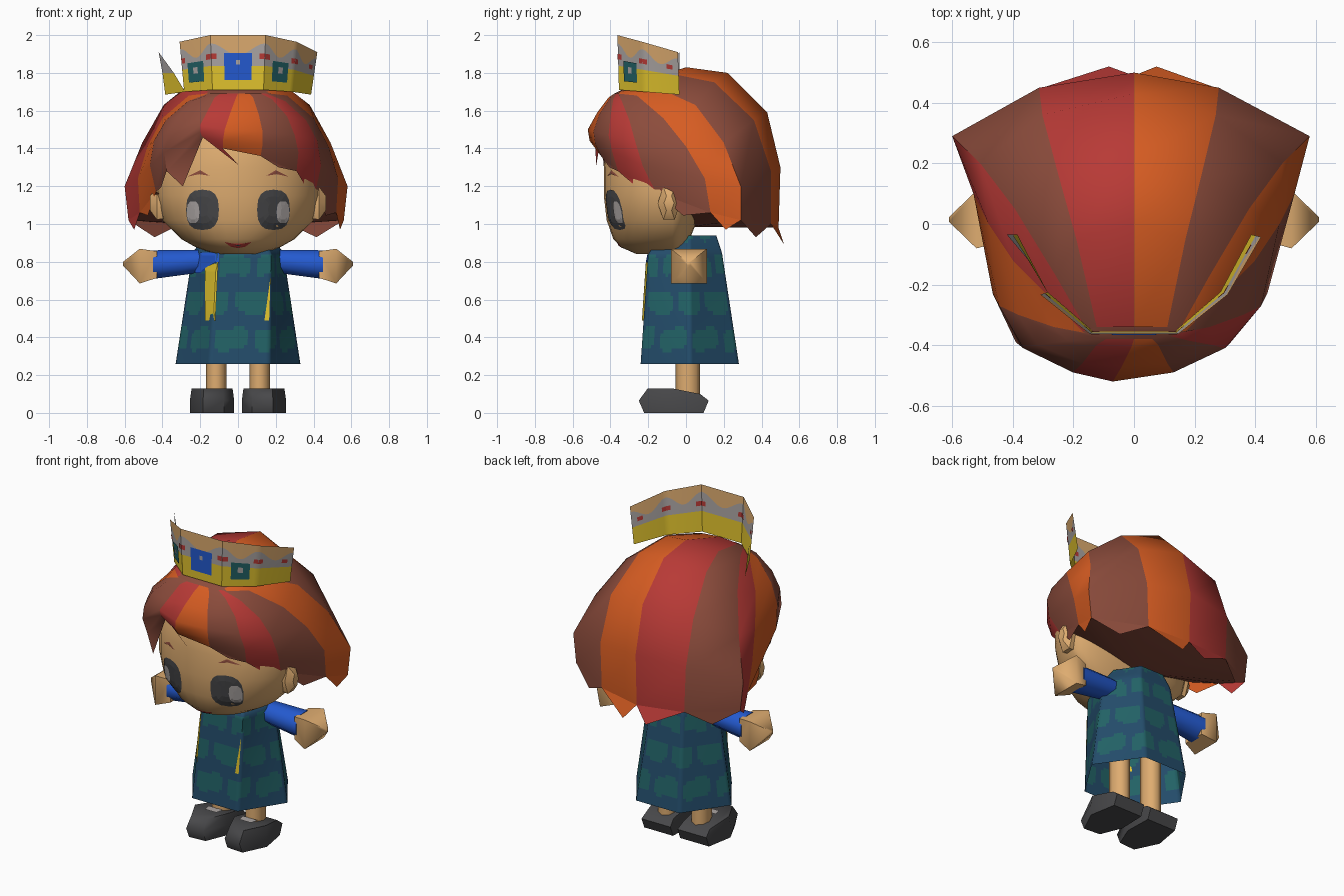
import bpy, bmesh, math
from mathutils import Vector
from mathutils.bvhtree import BVHTree

if "Cube" in bpy.data.objects:
    bpy.data.objects.remove(bpy.data.objects["Cube"])


def material(name, r, g, b):
    m = bpy.data.materials.new(name)
    m.diffuse_color = [((c / 255 + 0.055) / 1.055) ** 2.4 for c in (r, g, b)] + [1]
    m.use_nodes = True
    m.node_tree.nodes["Principled BSDF"].inputs["Base Color"].default_value = m.diffuse_color
    return m


MATS = [material(*c) for c in (
    ("skin", 222, 172, 112), ("brown_hair", 140, 76, 60), ("orange_hair", 214, 92, 34),
    ("red_hair", 184, 58, 54), ("blue", 36, 90, 208), ("gold", 226, 196, 46),
    ("navy_cloth", 35, 76, 106), ("teal", 34, 98, 102), ("charcoal", 72, 72, 74),
    ("light_grey", 172, 166, 164))]
SKIN, BROWN, ORANGE, RED, BLUE, GOLD, NAVY, TEAL, DARK, GREY = range(10)


def make(name, verts, faces, cols, angle=40, fix=True):
    """Mesh object; cols is one colour or one per face."""
    me = bpy.data.meshes.new(name)
    me.from_pydata([tuple(v) for v in verts], [], faces)
    for m in MATS:
        me.materials.append(m)
    for i, p in enumerate(me.polygons):
        p.material_index = cols if isinstance(cols, int) else cols[i]
    if fix:
        bm = bmesh.new()
        bm.from_mesh(me)
        bmesh.ops.recalc_face_normals(bm, faces=bm.faces)
        bm.to_mesh(me)
        bm.free()
    ob = bpy.data.objects.new(name, me)
    bpy.context.collection.objects.link(ob)
    if angle:
        bpy.ops.object.select_all(action='DESELECT')
        bpy.context.view_layer.objects.active = ob
        ob.select_set(True)
        bpy.ops.object.shade_smooth_by_angle(angle=math.radians(angle))
    return ob


def loft(name, rings, cols, caps=True, angle=40):
    n = len(rings[0])
    verts = [v for r in rings for v in r]
    faces = [(k * n + i, k * n + (i + 1) % n, (k + 1) * n + (i + 1) % n, (k + 1) * n + i)
             for k in range(len(rings) - 1) for i in range(n)]
    if callable(cols):
        cols = [cols(k, i) for k in range(len(rings) - 1) for i in range(n)]
    if caps:
        faces += [tuple(range(n)), tuple(range(len(verts) - n, len(verts)))]
    return make(name, verts, faces, cols, angle)


def tree(ob):
    return BVHTree.FromPolygons([v.co for v in ob.data.vertices],
                                [tuple(p.vertices) for p in ob.data.polygons])


def decal(name, bvh, outline, col, off=0.004):
    """Thin plate of an (x, z) outline laid onto the front of a surface."""
    n = len(outline)
    cx, cz = sum(p[0] for p in outline) / n, sum(p[1] for p in outline) / n
    pts = [(cx, cz)] + [(cx + (x - cx) * t, cz + (z - cz) * t)
                        for t in (0.33, 0.67, 1) for x, z in outline]
    verts = []
    for x, z in pts:
        hit = bvh.ray_cast(Vector((x, -2, z)), Vector((0, 1, 0)))[0]
        verts.append((x, (hit.y if hit else -0.1) - off, z))
    faces = [(0, 1 + i, 1 + (i + 1) % n) for i in range(n)]
    faces += [(1 + k * n + i, 1 + (k + 1) * n + i, 1 + (k + 1) * n + (i + 1) % n,
               1 + k * n + (i + 1) % n) for k in range(2) for i in range(n)]
    return make(name, verts, faces, col, 0)


def oval(cx, cz, rx, rz, n=16, p=0.75):
    out = []
    for i in range(n):
        c, s = math.cos(i * math.tau / n), math.sin(i * math.tau / n)
        out.append((cx + rx * math.copysign(abs(c) ** p, c), cz + rz * math.copysign(abs(s) ** p, s)))
    return out


# Head: rings of height, half width, front and back
HEAD = [(.84, .12, -.26, -.05), (.875, .22, -.34, -.01), (.92, .30, -.385, .02), (1.02, .40, -.42, .06),
        (1.15, .43, -.435, .1), (1.3, .43, -.435, .15), (1.45, .36, -.42, .2), (1.6, .22, -.33, .2)]
head = loft("head", [[(rx * math.sin(a), -.07 - math.cos(a) * ((-.07 - yf) if math.cos(a) > 0 else (yb + .07)), z)
                      for a in (i * math.tau / 32 for i in range(32))] for z, rx, yf, yb in HEAD], SKIN)
face = tree(head)

# Face details
for s in (-1, 1):
    decal("eye", face, oval(.188 * s, 1.075, .087, .107), DARK)
    decal("eye_highlight", face, oval(.238 * s, 1.062, .034, .06, 10), GREY, .008)
    decal("brow", face, [(s * x, z) for x, z in ((.15, 1.255), (.2, 1.265), (.27, 1.25), (.2, 1.285))], BROWN)
    loft("ear", [[(s * x, -.09 + .06 * w * math.cos(i * math.tau / 6), 1.11 + .1 * w * math.sin(i * math.tau / 6))
                  for i in range(6)] for x, w in ((.36, .9), (.43, 1), (.465, .45))], SKIN)
decal("mouth", face, [(-.072, .905), (-.04, .88), (.0, .872), (.04, .88), (.072, .905), (.03, .896), (-.03, .896)], RED)
decal("mouth_inside", face, [(-.025, .89), (0, .882), (.025, .89)], DARK, .008)

# Hair: locks between meridians that start under the crown, back centre to front centre
M = [[(0, -.34, 1.72), (0, 0, 1.83), (0, .22, 1.80), (0, .43, 1.59), (0, .5, 1.3), (0, .49, .98)],
     [(.11, -.34, 1.71), (.17, -.05, 1.79), (.22, .15, 1.75), (.27, .36, 1.55), (.28, .45, 1.28), (.27, .45, 1.0)],
     [(.15, -.35, 1.7), (.25, -.17, 1.73), (.38, .05, 1.63), (.49, .2, 1.43), (.58, .29, 1.2), (.56, .29, 1.02)],
     [(.17, -.355, 1.69), (.26, -.26, 1.68), (.40, -.12, 1.56), (.48, .0, 1.41), (.53, .1, 1.24), (.52, .13, 1.06)],
     [(.15, -.36, 1.69), (.25, -.34, 1.65), (.36, -.3, 1.55), (.42, -.27, 1.44), (.44, -.23, 1.31), (.41, -.16, 1.17)],
     [(.12, -.37, 1.69), (.18, -.385, 1.66), (.26, -.4, 1.57), (.30, -.41, 1.47), (.32, -.39, 1.38), (.31, -.36, 1.28)],
     [(.06, -.38, 1.69), (.08, -.40, 1.67), (.11, -.46, 1.58), (.13, -.49, 1.49), (.13, -.48, 1.42), (.12, -.45, 1.36)],
     [(0, -.38, 1.69), (-.01, -.41, 1.67), (-.04, -.47, 1.59), (-.07, -.52, 1.50), (-.08, -.51, 1.44), (-.08, -.48, 1.40)]]
LEFT = {1: 1.12, 2: 1.035, 4: 1.06, 5: 1.22, 6: 1.55}  # fuller on the left
TIPS = [.10, .08, .07, .07, .03, .02, .0]
COLS = {1: [ORANGE, BROWN, ORANGE, BROWN, RED, BROWN, ORANGE],
        -1: [RED, BROWN, RED, ORANGE, BROWN, BROWN, RED]}
ring = [(1, i) for i in range(8)] + [(-1, i) for i in range(6, 0, -1)]
verts = [(0, .02, .985)]
for s, i in ring:
    f = 1 if s > 0 else LEFT.get(i, 1)
    lift = .033 if (s, i) == (-1, 6) else 0
    verts += [(s * x * f, y, z + lift * max(0, j - 2)) for j, (x, y, z) in enumerate(M[i])]
faces, cols = [tuple(1 + 6 * k for k in range(14))], [BROWN]
for k in range(14):
    a, b = 1 + 6 * k, 1 + 6 * ((k + 1) % 14)
    s, lock = (1, k) if k < 7 else (-1, 13 - k)
    p, q = Vector(verts[a + 5]), Vector(verts[b + 5])
    tip = (p + q) / 2 - Vector((0, 0, TIPS[lock]))
    if lock == 0:
        tip.y += .05
        tip.x *= .55
    if s < 0 and lock == 6:
        tip += Vector((.14, -.01, -.12))
    if s < 0 and lock == 5:
        tip += Vector((-.01, -.02, -.15))
    verts.append(tip)
    t = len(verts) - 1
    new = [(a + j, a + j + 1, b + j + 1, b + j) for j in range(5)] + [(a + 5, t, b + 5)]
    faces += new
    cols += [COLS[s][lock]] * len(new)
    if lock < 4:  # underside closing toward the neck
        faces.append((a + 5, b + 5, 0))
        cols.append(BROWN)
make("hair", verts, faces, cols, 45)

# Crown: open band of panels with (x, y, bottom, top) corners
BAND = [(-.285, -.225, 1.70, 1.965), (-.135, -.355, 1.71, 2.0), (.135, -.355, 1.71, 2.0),
        (.285, -.225, 1.70, 1.965), (.387, -.035, 1.685, 1.91)]


def crown_pt(u, v, off=0):
    k = min(int(u), 3)
    a, b = Vector(BAND[k]), Vector(BAND[k + 1])
    p = a.lerp(b, u - k)
    nrm = Vector((b.y - a.y, a.x - b.x, 0)).normalized() * off
    return Vector((p.x * (1 + .085 * v), p.y - .008 * v, p.z + (p.w - p.z) * v)) + nrm


verts, faces, cols = [], [], []
for c in range(49):
    u = c / 12
    for v in (0, .44, .74 + .11 * math.cos(u * math.tau), 1):
        verts.append(crown_pt(u, v))
for c in range(48):
    for r in range(3):
        faces.append((c * 4 + r, c * 4 + 4 + r, c * 4 + 5 + r, c * 4 + 1 + r))
        cols.append((GOLD, GREY, SKIN)[r])
make("crown", verts, faces, cols, 30, False)
make("crown_end", [(-.42, -.035, 1.91), (-.40, -.035, 1.80), (-.385, -.035, 1.685), (-.28, -.235, 1.70),
                   (-.34, -.13, 1.80)], [(0, 1, 4), (1, 2, 3, 4)], [GREY, GOLD], 0, False)


def crown_plate(name, u0, u1, v0, v1, col, off):
    make(name, [crown_pt(u, v, off) for u, v in ((u0, v0), (u1, v0), (u1, v1), (u0, v1))],
         [(0, 1, 2, 3)], col, 0, False)


crown_plate("centre_jewel", 1.24, 1.76, .18, .67, BLUE, .006)
crown_plate("centre_glint", 1.46, 1.54, .46, .55, GREY, .009)
for u in (.22, 2.25):
    crown_plate("side_jewel", u, u + .53, .17, .55, TEAL, .006)
    crown_plate("side_glint", u + .19, u + .34, .33, .45, GREY, .009)
for u0, u1 in ((.03, .14), (.84, .999), (1, 1.1), (1.9, 1.999), (2, 2.16), (2.88, 2.999), (3, 3.13), (3.68, 3.84)):
    for off in (.004, -.004):
        crown_plate("crown_mark", u0, u1, .56, .66, RED, off)

# Dress: six-sided flared body with rows of teal patches
N, ROWS = 96, 34


def dress_ring(t):
    z = .26 + .59 * t if t <= 1 else .85 + .09 * (t - 1) / .15
    w, top = min(t, 1), max(0, t - 1) / .15
    rx = .33 - .09 * w - .07 * top
    yf, yb = -.24 + .04 * w + .13 * top, .28 - .09 * w - .03 * top
    h, m = .15 - .04 * w - .03 * top, .02
    hr = .165 + .01 * w - .09 * top
    six = [Vector(p) for p in ((-h, yf, z), (hr, yf, z), (rx, m, z), (h, yb, z), (-h, yb, z), (-rx, m, z))]
    return [six[j].lerp(six[(j + 1) % 6], i / 16) for j in range(6) for i in range(16)]


def patch(k, i):
    z = (k + .5) / ROWS * .68 / .195
    row = int(z)
    u = ((i + .5) / N * 9 + .5 * (row % 2)) % 1 - .5
    v = z % 1 - .67 + .06 * math.sin(i * .6 + row)
    return TEAL if (abs(u) / .42) ** 4 + (abs(v) / .29) ** 4 < 1 else NAVY


dress = loft("dress", [dress_ring(1.15 * k / ROWS) for k in range(ROWS + 1)], patch, False, 70)
cloth = tree(dress)
decal("long_ribbon", cloth, [(-.175, .49), (-.12, .49), (-.105, .8), (-.175, .8)], GOLD, .009)
decal("short_ribbon", cloth, [(.14, .49), (.165, .49), (.172, .72)], GOLD, .005)
decal("collar_flap", cloth, [(-.23, .74), (-.20, .74), (-.10, .80), (-.10, .85), (-.2, .85)], BLUE, .009)

# Limbs and shoes
SHOE = [(-.11, .12), (.09, .12), (.12, -.08), (.05, -.25), (-.06, -.24), (-.115, -.08)]


def tube(name, s, rings, col, n=8):
    loft(name, [[(s * x, .015 + ry * math.cos((i + .5) * math.tau / n), z + rz * math.sin((i + .5) * math.tau / n))
                 for i in range(n)] for x, z, ry, rz in rings], col, True, 60)


for s in (-1, 1):
    tube("sleeve", s, [(.10, .81, .06, .055), (.24, .80, .078, .068), (.45, .785, .09, .082)], BLUE)
    tube("hand", s, [(.43, .785, .1, .1), (.52, .777, .135, .13), (.61, .79, .012, .012)], SKIN, 4)
    loft("leg", [[(s * .115 + .055 * math.cos(i * math.tau / 8), .01 + .065 * math.sin(i * math.tau / 8), z)
                  for i in range(8)] for z in (.08, .5)], SKIN, True, 60)
    loft("shoe", [[(s * (.135 + x * w), (y + .06) * l - .06, z if z < .1 else z - max(0, y) * .25)
                   for x, y in SHOE] for z, w, l in ((0, 1, .85), (.065, 1, 1), (.13, .92, .75))], DARK, True, 65)
    make("shoe_trim", [(s * x, y, .134) for x, y in ((.07, -.05), (.17, -.05), (.16, -.10), (.08, -.10))],
         [(0, 1, 2, 3)], GREY, 0)
